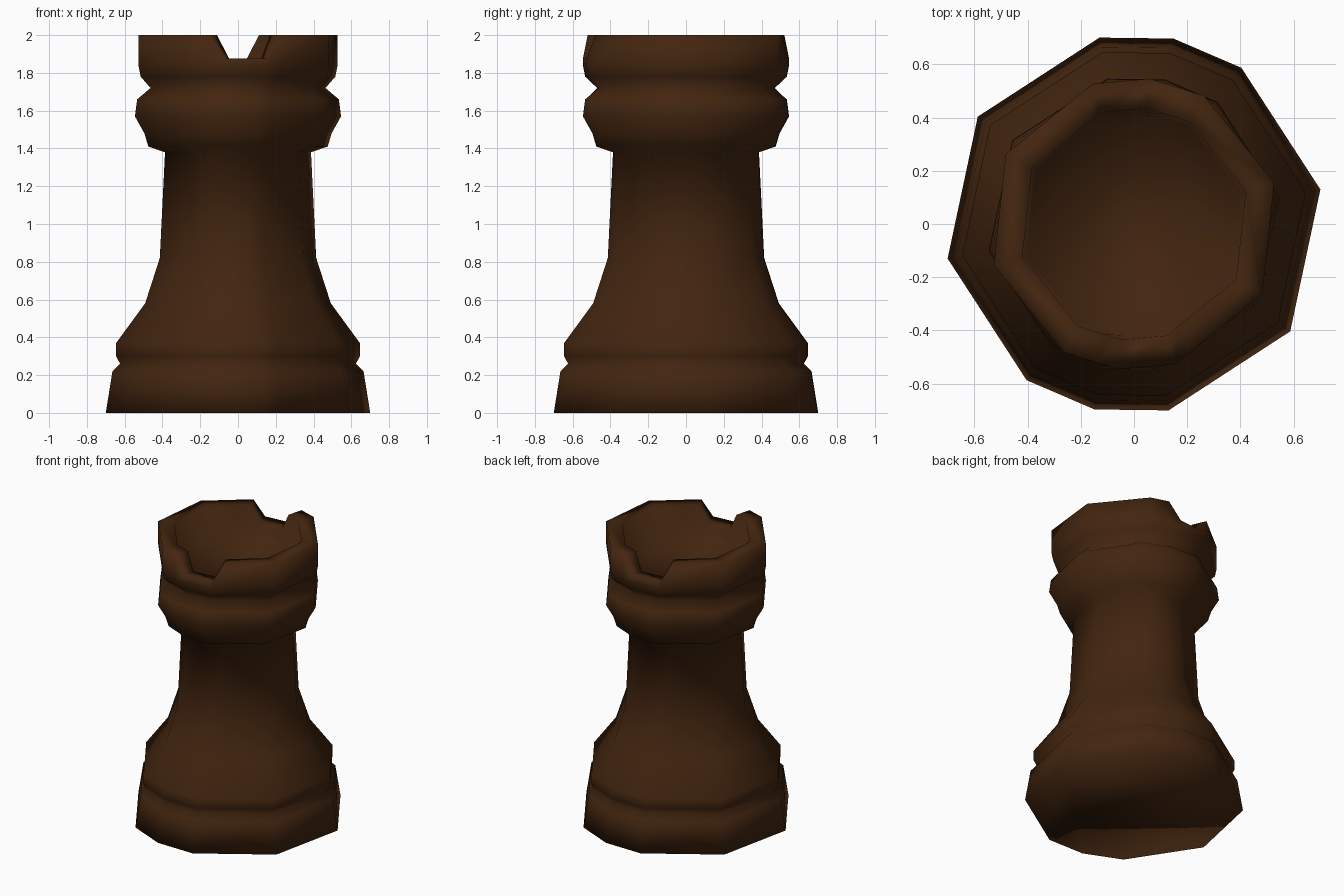
import bpy, bmesh, math
from mathutils import Vector

if "Cube" in bpy.data.objects:
    bpy.data.objects.remove(bpy.data.objects["Cube"])

# One colour: dark brown wood
wood = bpy.data.materials.new("dark brown wood")
wood.diffuse_color = (0.056, 0.019, 0.005, 1)
wood.use_nodes = True
wood.node_tree.nodes["Principled BSDF"].inputs["Base Color"].default_value = wood.diffuse_color

# Uneven ten-sided section: an octagon with one extra corner front and back
ANGLES = [10.5, 55.5, 78.0, 100.5, 145.5]


def section(radius, z, twist=0.0, notch_z=None):
    """Ring of points; points beside the notch lie on the straight sides."""
    def corner(deg):
        a = math.radians(deg + twist)
        return Vector((radius * math.cos(a), radius * math.sin(a), z))

    pts = []
    for turn in (0, 180):
        a, b, c, d, e = [corner(t + turn) for t in ANGLES]
        lip_1, lip_2 = b.lerp(c, 0.61), d.lerp(e, 0.18)
        if notch_z is not None:
            c.z = d.z = notch_z
        pts += [a, b, lip_1, c, d, lip_2, e]
    return pts


# Profile: radius, height, twist
PROFILE = [
    (0.712, 0.00, 0), (0.676, 0.22, 0), (0.635, 0.26, 0), (0.656, 0.30, 0),
    (0.656, 0.37, 0), (0.500, 0.58, 0), (0.421, 0.82, 0), (0.393, 1.38, 0),
    (0.483, 1.41, 0), (0.504, 1.48, 0), (0.555, 1.57, 0), (0.543, 1.66, 0),
    (0.476, 1.72, 3), (0.537, 1.78, 5.8), (0.549, 1.84, 5.8),
]
sections = [section(*p) for p in PROFILE]
# Notched rim, outer and inner edge, then the hollow
sections.append(section(0.549, 2.0, 5.8, 1.875))
sections.append(section(0.437, 2.0, 5.8, 1.875))
sections.append(section(0.420, 1.77, 5.8))

bm = bmesh.new()
rings = [[bm.verts.new(p) for p in s] for s in sections]
for low, high in zip(rings, rings[1:]):
    n = len(low)
    for i in range(n):
        j = (i + 1) % n
        bm.faces.new((low[i], low[j], high[j], high[i]))
# Underside and floor of the hollow
bm.faces.new(list(reversed(rings[0])))
bm.faces.new(rings[-1])
bmesh.ops.recalc_face_normals(bm, faces=bm.faces)
for f in bm.faces:
    f.smooth = True

mesh = bpy.data.meshes.new("tower_piece")
bm.to_mesh(mesh)
bm.free()
mesh.materials.append(wood)
tower = bpy.data.objects.new("tower_piece", mesh)
bpy.context.collection.objects.link(tower)
